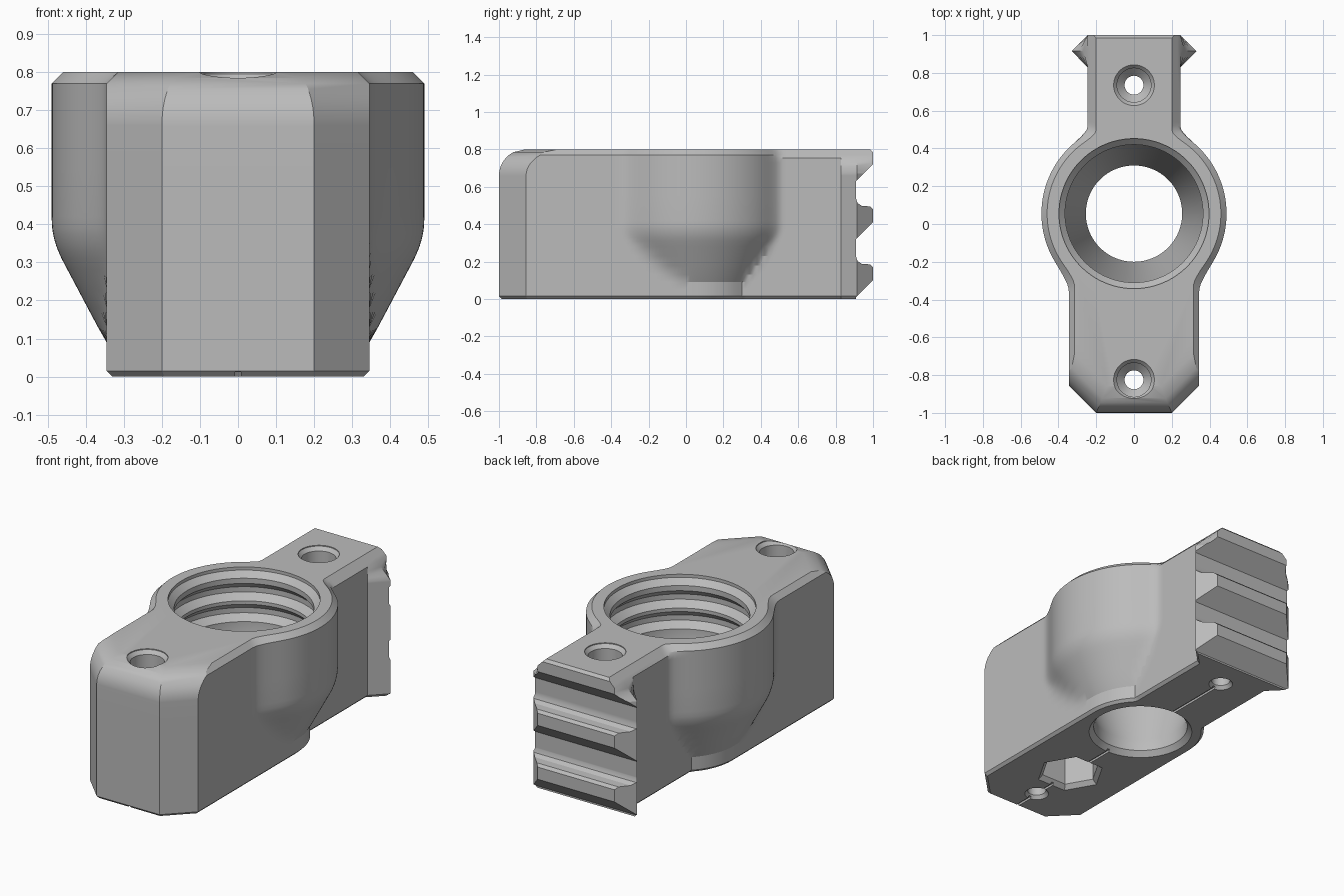
import bpy, bmesh, math

if "Cube" in bpy.data.objects:
    bpy.data.objects.remove(bpy.data.objects["Cube"], do_unlink=True)

grey = bpy.data.materials.new("satin grey")
grey.use_nodes = True
grey.diffuse_color = (0.5, 0.5, 0.5, 1)
grey.node_tree.nodes["Principled BSDF"].inputs["Base Color"].default_value = (0.5, 0.5, 0.5, 1)

RING_Y = 0.055   # centre of the ring along the body


def loft(name, loops):
    """Skin a stack of closed loops and cap both ends."""
    bm = bmesh.new()
    rows = [[bm.verts.new(p) for p in loop] for loop in loops]
    n = len(rows[0])
    for a, b in zip(rows, rows[1:]):
        for i in range(n):
            j = (i + 1) % n
            bm.faces.new((a[i], a[j], b[j], b[i]))
    bm.faces.new(rows[0][::-1])
    bm.faces.new(rows[-1])
    bmesh.ops.recalc_face_normals(bm, faces=bm.faces)
    mesh = bpy.data.meshes.new(name)
    bm.to_mesh(mesh)
    bm.free()
    mesh.materials.append(grey)
    ob = bpy.data.objects.new(name, mesh)
    bpy.context.collection.objects.link(ob)
    return ob


def lathe(name, y, profile, sides=64):
    """Turn a radius/height profile about a vertical axis."""
    ring = [2 * math.pi * i / sides for i in range(sides)]
    return loft(name, [[(r * math.cos(a), y + r * math.sin(a), z) for a in ring]
                       for r, z in profile])


def bar(name, section, half):
    """Extrude a y/z section across x."""
    return loft(name, [[(x, y, z) for y, z in section] for x in (-half, half)])


def ring_radius(z):
    # straight ring, blending into a cone that meets the body near the base
    low, high = 0.09, 0.36
    if z <= low:
        r = 0.345
    else:
        r = 0.347 + 0.53 * (z - low)
    soft = 0.03
    h = max(soft - abs(r - 0.49), 0) / soft
    r = min(r, 0.49) - h * h * soft / 4
    return r - max(0, z - 0.77) - max(0, 0.015 - z)


def outline(z):
    """Body outline at one height, from front to back, then mirrored."""
    foot = max(0, 0.015 - z)
    side = 0.345 - max(0, z - 0.77) - foot
    rear_limit = 1.0 - z
    rear = min(0.245, rear_limit) - foot
    t = min(max(0, z - 0.66), 0.14)
    d = 0.14 - math.sqrt(0.14 ** 2 - t * t) + foot
    r = ring_radius(z)
    k = max(0.002, 0.08 * (r - 0.345) / 0.145)
    # front face and clipped corner
    half = [(0.2 - 0.414 * d, d - 1), (side, side - 1.2 + 1.414 * d), (side, -0.6)]
    # flank with the ring blended in
    for i in range(49):
        y = -0.4 + 0.02 * i
        body = side if y < RING_Y else rear
        dy = y - RING_Y
        arc = math.sqrt(max(0, r * r - dy * dy))
        h = max(k - abs(body - arc), 0) / k
        half.append((max(body, arc) + h * h * k / 4, y))
    # dovetail rail
    end = 1.0 - max(0, z - 0.785)
    half += [(rear, 0.83), (min(0.33, rear_limit) - foot, 0.915),
             (rear, end)]
    return [(x, y, z) for x, y in half] + [(-x, y, z) for x, y in half[::-1]]


heights = [0, 0.015, 0.05, 0.09, 0.13, 0.18, 0.23, 0.28, 0.31, 0.33, 0.345, 0.36, 0.375,
           0.39, 0.42, 0.55, 0.66, 0.67, 0.69, 0.71, 0.73, 0.755, 0.77, 0.785, 0.8]
body = loft("mount_body", [outline(z) for z in heights])

cutters = []

# Main bore: grooved upper wall, funnel and bottom chamfer
bore = [(0.28, -0.02), (0.28, 0), (0.255, 0.03), (0.255, 0.1), (0.365, 0.42)]
for z in (0.5, 0.62):
    bore += [(0.365, z), (0.4, z + 0.035), (0.4, z + 0.065), (0.365, z + 0.1)]
bore += [(0.365, 0.75), (0.397, 0.782), (0.397, 0.84)]
cutters.append(lathe("bore_cutter", RING_Y, bore, 96))

# Counterbored screw holes
screw = [(0.065, -0.02), (0.065, 0), (0.05, 0.02), (0.05, 0.46), (0.09, 0.5),
         (0.09, 0.775), (0.108, 0.795), (0.108, 0.84)]
for name, y in (("front", -0.825), ("rear", 0.735)):
    cutters.append(lathe(name + "_screw_cutter", y, screw, 48))

# Hexagonal pocket in the underside
cutters.append(lathe("nut_pocket_cutter", -0.54,
                     [(0.205, -0.02), (0.16, 0.025), (0.16, 0.3)], 6))

# Fine centre line along the underside
cutters.append(bar("centre_groove_cutter",
                   [(-1.1, -0.01), (0.735, -0.01), (0.735, 0.012), (-1.1, 0.012)], 0.008))

# Cross slots between the rail teeth
for i in range(2):
    s = -0.31 * i
    slot = [(1.06, 0.78), (0.91, 0.63), (0.91, 0.535), (0.918, 0.512), (0.94, 0.498),
            (0.985, 0.495), (1.06, 0.42)]
    cutters.append(bar("rail_slot_cutter", [(y, z + s) for y, z in slot], 0.5))
cutters.append(bar("rail_foot_cutter",
                   [(1.06, 0.16), (0.91, 0.01), (0.91, -0.05), (1.06, -0.05)], 0.5))

bpy.ops.object.select_all(action="DESELECT")
bpy.context.view_layer.objects.active = body
body.select_set(True)
for cutter in cutters:
    cutter.hide_render = True
    mod = body.modifiers.new(cutter.name, "BOOLEAN")
    mod.operation = "DIFFERENCE"
    mod.solver = "EXACT"
    mod.object = cutter
    bpy.ops.object.modifier_apply(modifier=mod.name)
    bpy.data.objects.remove(cutter, do_unlink=True)

bpy.ops.object.shade_smooth_by_angle(angle=math.radians(25))
